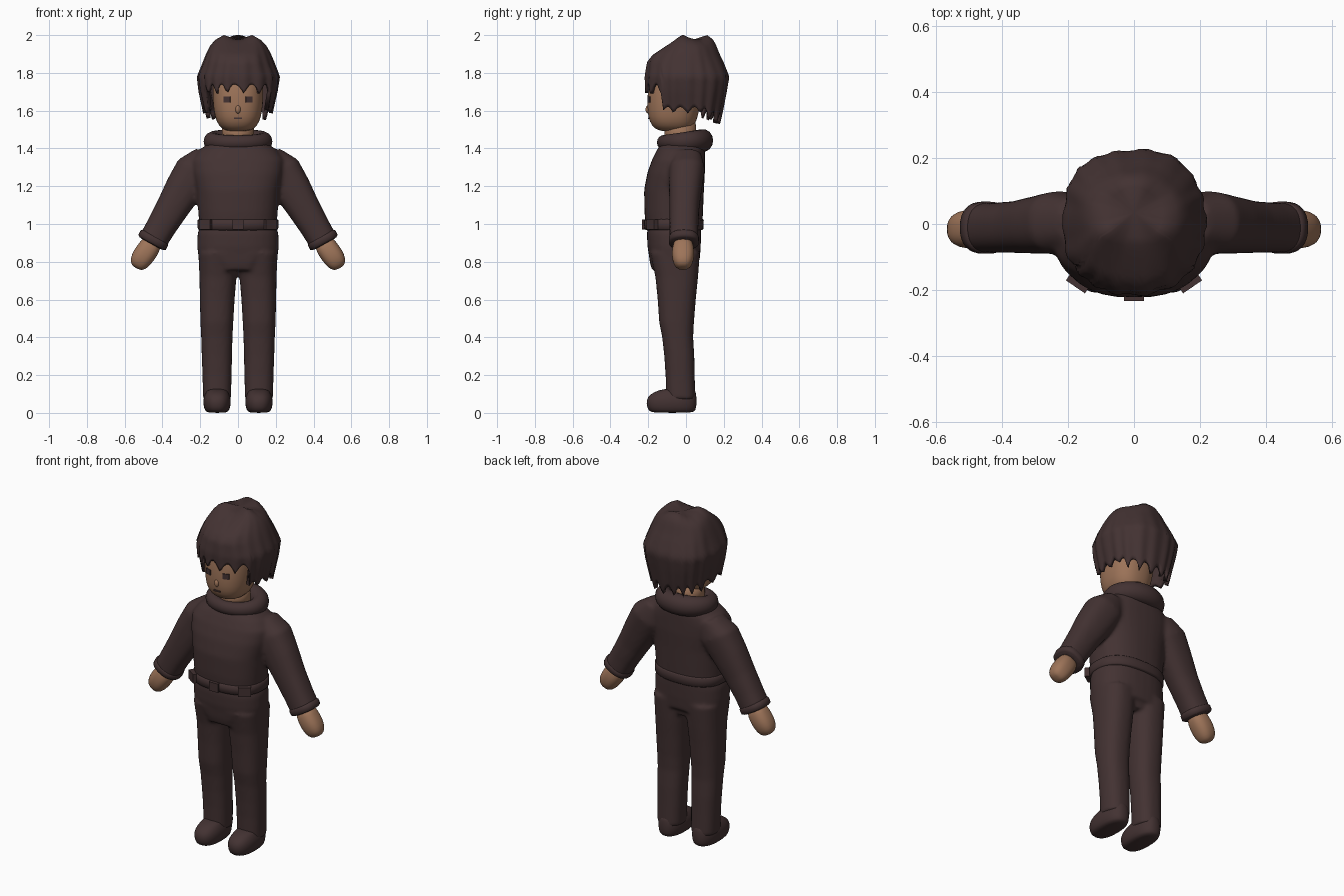
import bpy, bmesh, math
from mathutils import Vector

if "Cube" in bpy.data.objects:
    bpy.data.objects.remove(bpy.data.objects["Cube"])


def material(name, rgb):
    m = bpy.data.materials.new(name)
    m.use_nodes = True
    m.diffuse_color = (*rgb, 1)
    bsdf = m.node_tree.nodes["Principled BSDF"]
    bsdf.inputs["Base Color"].default_value = (*rgb, 1)
    bsdf.inputs["Roughness"].default_value = 0.8
    return m


CLOTH = material("dark brown", (0.056, 0.032, 0.032))
SKIN = material("tan skin", (0.34, 0.175, 0.1))


def power(v, n):
    return math.copysign(abs(v) ** (2 / n), v)


def bridge(bm, a, b):
    for i in range(len(a)):
        j = (i + 1) % len(a)
        bm.faces.new((a[i], a[j], b[j], b[i]))


def loft(bm, rings, n=2.4, tilt=0.0, side=1, sides=32):
    """Rings are (x, z, half width, front y, back y); tilt leans them in the xz plane."""
    prev = None
    for k, (x, z, rx, y0, y1) in enumerate(rings):
        ring = []
        for i in range(sides):
            t = 2 * math.pi * i / sides
            u = rx * power(math.cos(t), n)
            y = (y0 + y1) / 2 + (y1 - y0) / 2 * power(math.sin(t), n)
            ring.append(bm.verts.new((side * (x + u * math.cos(tilt)), y, z + u * math.sin(tilt))))
        if prev:
            bridge(bm, prev, ring)
        if k in (0, len(rings) - 1):
            bm.faces.new(ring)
        prev = ring


def finish(bm, name, mat, smooth=True):
    bmesh.ops.recalc_face_normals(bm, faces=bm.faces)
    me = bpy.data.meshes.new(name)
    bm.to_mesh(me)
    bm.free()
    me.materials.append(mat)
    for p in me.polygons:
        p.use_smooth = smooth
    ob = bpy.data.objects.new(name, me)
    bpy.context.collection.objects.link(ob)
    return ob


def subdivide(ob, levels=1):
    m = ob.modifiers.new("Subdivision", 'SUBSURF')
    m.levels = m.render_levels = levels


def fuse(ob, smoothing):
    """Melt overlapping lofts into one soft skin."""
    m = ob.modifiers.new("Remesh", 'REMESH')
    m.mode = 'VOXEL'
    m.voxel_size = 0.011
    m.use_smooth_shade = True
    s = ob.modifiers.new("Smooth", 'SMOOTH')
    s.factor, s.iterations = 0.5, smoothing


# Jacket with sleeves
bm = bmesh.new()
loft(bm, [(0, .96, .203, -.21, .085), (0, 1.06, .21, -.22, .09), (0, 1.18, .22, -.222, .095),
          (0, 1.27, .24, -.205, .1), (0, 1.34, .245, -.18, .1), (0, 1.39, .21, -.155, .1),
          (0, 1.43, .15, -.13, .09)])
for s in (1, -1):
    loft(bm, [(.17, 1.37, .06, -.06, .08), (.225, 1.29, .105, -.09, .1), (.285, 1.19, .1, -.09, .085),
              (.35, 1.08, .087, -.088, .07), (.41, .98, .079, -.087, .065),
              (.442, .925, .077, -.087, .065), (.458, .893, .077, -.087, .065)], tilt=.5, side=s)
fuse(finish(bm, "jacket", CLOTH), 8)

# Sleeve cuffs and hands
for s, label in ((1, "left"), (-1, "right")):
    bm = bmesh.new()
    loft(bm, [(.438, .935, .074, -.083, .06), (.443, .926, .083, -.09, .068),
              (.455, .903, .083, -.09, .068), (.459, .896, .07, -.08, .058)], tilt=.5, side=s)
    finish(bm, label + "_cuff", CLOTH)
    bm = bmesh.new()
    loft(bm, [(.445, .92, .05, -.06, .03), (.47, .875, .058, -.072, .042), (.498, .835, .06, -.076, .045),
              (.523, .795, .053, -.068, .036), (.535, .772, .036, -.05, .018),
              (.538, .766, .015, -.03, .0)], tilt=.5, side=s)
    subdivide(finish(bm, label + "_hand", SKIN))

# Trousers: hips end in a hem that overhangs the legs
bm = bmesh.new()
loft(bm, [(0, 1.0, .198, -.2, .08), (0, .95, .214, -.207, .08), (0, .88, .216, -.204, .078),
          (0, .8, .207, -.19, .072)])
loft(bm, [(0, .85, .16, -.198, .05), (0, .8, .12, -.192, .05), (0, .755, .1, -.18, .045)], n=4)
for s in (1, -1):
    loft(bm, [(.105, .85, .105, -.19, .074), (.106, .72, .098, -.162, .064), (.11, .6, .092, -.15, .052),
              (.112, .48, .087, -.142, .042), (.112, .4, .083, -.126, .038), (.112, .3, .08, -.115, .044),
              (.111, .2, .077, -.108, .046), (.111, .07, .074, -.105, .05)], side=s)
fuse(finish(bm, "trousers", CLOTH), 5)

# Boots
for s, label in ((1, "left"), (-1, "right")):
    bm = bmesh.new()
    loft(bm, [(.111, 0, .05, -.18, .035), (.111, .012, .065, -.2, .052), (.111, .05, .075, -.212, .057),
              (.111, .085, .071, -.204, .056), (.111, .108, .058, -.175, .052),
              (.111, .13, .05, -.12, .045)], side=s)
    subdivide(finish(bm, label + "_boot", CLOTH))

# Belt with buckle and pouches
bm = bmesh.new()
loft(bm, [(0, .968, .205, -.212, .087), (0, .974, .213, -.222, .093),
          (0, 1.02, .214, -.223, .094), (0, 1.026, .206, -.214, .088)])
finish(bm, "belt", CLOTH)


def block(name, loc, size, turn=0):
    bpy.ops.mesh.primitive_cube_add(size=1, location=loc, rotation=(0, 0, turn))
    ob = bpy.context.object
    ob.name = name
    ob.scale = size
    ob.data.materials.append(CLOTH)
    b = ob.modifiers.new("Bevel", 'BEVEL')
    b.width = .004


block("buckle", (0, -.219, .998), (.06, .028, .052))
for s, label in ((1, "left"), (-1, "right")):
    block(label + "_pouch", (s * .165, -.172, .998), (.07, .045, .054), s * .6)

# Rolled collar, fuller at the nape
bm = bmesh.new()
loops = []
for i in range(40):
    t = 2 * math.pi * i / 40
    r = .045 + .01 * math.sin(t)
    loop = []
    for j in range(14):
        a = 2 * math.pi * j / 14
        d = r * math.cos(a)
        loop.append(bm.verts.new(((.137 + d) * math.cos(t), -.015 + (.104 + d) * math.sin(t),
                                  1.437 + .005 * math.sin(t) + 1.1 * r * math.sin(a))))
    loops.append(loop)
for i, loop in enumerate(loops):
    bridge(bm, loop, loops[(i + 1) % len(loops)])
finish(bm, "collar", CLOTH)

# Neck and head
bm = bmesh.new()
loft(bm, [(0, 1.41, .085, -.115, .06), (0, 1.55, .085, -.115, .05)], n=2)
finish(bm, "neck", SKIN)
bm = bmesh.new()
loft(bm, [(0, 1.49, .05, -.13, .0), (0, 1.503, .086, -.165, .03), (0, 1.54, .115, -.195, .055),
          (0, 1.6, .129, -.205, .07), (0, 1.67, .135, -.205, .085), (0, 1.77, .135, -.198, .1),
          (0, 1.85, .11, -.15, .09)])
head = finish(bm, "head", SKIN)
subdivide(head)

# Nose
bpy.ops.mesh.primitive_uv_sphere_add(segments=16, ring_count=10, location=(0, -.2, 1.607))
nose = bpy.context.object
nose.name = "nose"
nose.scale = (.014, .014, .022)
nose.data.materials.append(SKIN)
bpy.ops.object.shade_smooth()

# Eyes and mouth as thin plates laid on the face
bpy.context.view_layer.update()
face = head.evaluated_get(bpy.context.evaluated_depsgraph_get())
for name, x, z, w, h in (("left_eye", .057, 1.66, .036, .032), ("right_eye", -.057, 1.66, .036, .032),
                         ("mouth", 0, 1.56, .042, .009)):
    hit, loc, normal, index = face.ray_cast(Vector((x, -1, z)), Vector((0, 1, 0)))
    block(name, loc, (w, .009, h), math.atan2(normal.x, -normal.y))

# Hair: a shell of strands whose hem follows fringe, sides and nape
PROFILE = [(2.0, .085, -.04, .11), (1.985, .12, -.065, .135), (1.95, .15, -.11, .155),
           (1.9, .173, -.175, .175), (1.86, .188, -.203, .195), (1.78, .218, -.215, .228),
           (1.7, .206, -.213, .215), (1.6, .183, -.208, .195), (1.5, .165, -.2, .17)]


def hair_section(z):
    for a, b in zip(PROFILE, PROFILE[1:]):
        if z >= b[0]:
            f = (a[0] - z) / (a[0] - b[0])
            return [p + (q - p) * f for p, q in zip(a[1:], b[1:])]
    return PROFILE[-1][1:]


def hem(t):
    s = math.sin(t)
    if s < -.58:
        base, tooth = 1.69, .05
    elif s < .35:
        base, tooth = 1.585, .035
    else:
        base, tooth = 1.575 - .05 * s, .06
    return base + tooth * abs(math.sin(9 * t + .6 * math.sin(3 * t)))


bm = bmesh.new()
COLS, ROWS = 120, 18
prev = None
for k in range(ROWS + 1):
    v = k / ROWS
    ring = []
    for i in range(COLS):
        t = 2 * math.pi * i / COLS
        z = 2.0 - (2.0 - hem(t)) * v
        rx, y0, y1 = hair_section(z)
        lump = 1 + .022 * v * math.cos(18 * t + 1.2 * math.sin(3 * t)) + .025 * (1 - v) * math.sin(5 * t + 4 * v)
        x = rx * lump * power(math.cos(t), 2.3)
        y = .01 + ((y1 - .01) if math.sin(t) > 0 else (.01 - y0)) * lump * power(math.sin(t), 2.3)
        ring.append(bm.verts.new((x, y, z - .012 * (1 - v) ** 4 * (1 + math.sin(3 * t)))))
    if prev:
        bridge(bm, prev, ring)
    else:
        crown = bm.verts.new((0, .035, 1.975))
        for i in range(COLS):
            bm.faces.new((crown, ring[(i + 1) % COLS], ring[i]))
    prev = ring
hair = finish(bm, "hair", CLOTH)
shell = hair.modifiers.new("Solidify", 'SOLIDIFY')
shell.thickness, shell.offset = .022, -1
